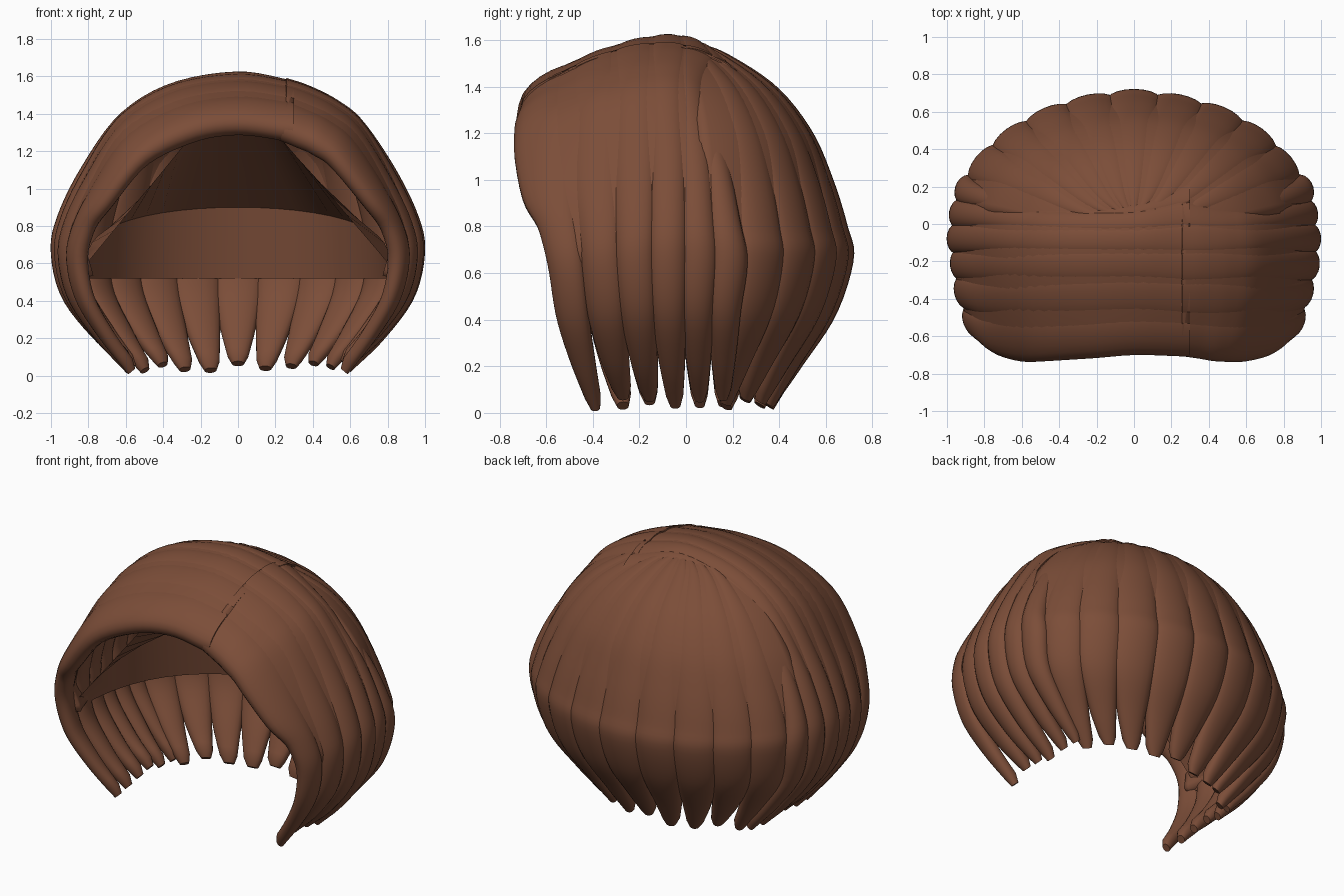
import bpy, math, random
from mathutils import Vector

if "Cube" in bpy.data.objects:
    bpy.data.objects.remove(bpy.data.objects["Cube"])

random.seed(4)
mat = bpy.data.materials.new("brown_hair")
mat.diffuse_color = (0.2, 0.075, 0.04, 1)
mat.use_nodes = True
mat.node_tree.nodes["Principled BSDF"].inputs["Base Color"].default_value = mat.diffuse_color
MID = Vector((0, -0.1, 0.75))
T_END = 9.0


def catmull(pts, t):
    i = max(0, min(int(t), len(pts) - 2))
    f = t - i
    p1, p2 = pts[i], pts[i + 1]
    p0 = pts[i - 1] if i > 0 else 2 * p1 - p2
    p3 = pts[i + 2] if i + 2 < len(pts) else 2 * p2 - p1
    return 0.5 * (2 * p1 + (p2 - p0) * f + (2 * p0 - 5 * p1 + 4 * p2 - p3) * f * f
                  + (3 * p1 - p0 - 3 * p2 + p3) * f ** 3)


def make(name, verts, faces, angle=50):
    me = bpy.data.meshes.new(name)
    me.from_pydata([tuple(v) for v in verts], [], faces)
    ob = bpy.data.objects.new(name, me)
    bpy.context.collection.objects.link(ob)
    me.materials.append(mat)
    bpy.ops.object.select_all(action='DESELECT')
    ob.select_set(True)
    bpy.context.view_layer.objects.active = ob
    bpy.ops.object.mode_set(mode='EDIT')
    bpy.ops.mesh.select_all(action='SELECT')
    bpy.ops.mesh.normals_make_consistent(inside=False)
    bpy.ops.object.mode_set(mode='OBJECT')
    bpy.ops.object.shade_smooth_by_angle(angle=math.radians(angle))
    return ob


def grid_faces(rows, cols, wrap=False):
    return [(r * cols + c, r * cols + (c + 1) % cols,
             (r + 1) * cols + (c + 1) % cols, (r + 1) * cols + c)
            for r in range(rows - 1) for c in range(cols if wrap else cols - 1)]


# Guide curves from the parting to the tips: front rim, middle, rear
SIDE = {
    'rim': [(.785, -.6, .98), (.88, -.56, .8), (.915, -.53, .62), (.865, -.5, .4), (.74, -.45, .2), (.59, -.39, .02)],
    'mid': [(.84, -.15, 1.1), (.96, -.15, .85), (.995, -.15, .66), (.94, -.14, .42), (.78, -.12, .2), (.60, -.1, .03)],
    'rear': [(.79, .15, 1.1), (.92, .18, .85), (.955, .2, .66), (.9, .18, .42), (.74, .17, .2), (.58, .16, .03)]}
TOP = {
    -1: {'rim': [(.3, -.59, 1.435), (0, -.58, 1.47), (-.3, -.6, 1.42), (-.59, -.61, 1.26)],
         'mid': [(.3, -.15, 1.575), (0, -.15, 1.62), (-.36, -.15, 1.56), (-.64, -.15, 1.39)],
         'rear': [(.3, .18, 1.5), (0, .1, 1.57), (-.33, .1, 1.49), (-.57, .12, 1.34)]},
    1: {'rim': [(.26, -.59, 1.44), (.36, -.6, 1.4), (.48, -.61, 1.345), (.61, -.61, 1.24)],
        'mid': [(.26, -.15, 1.59), (.38, -.15, 1.55), (.53, -.15, 1.475), (.67, -.15, 1.36)],
        'rear': [(.26, .18, 1.5), (.36, .15, 1.46), (.48, .12, 1.4), (.59, .12, 1.32)]}}


def side_surface(sign):
    g = {k: [Vector(p) for p in TOP[sign][k]] + [Vector((p[0] * sign, p[1], p[2])) for p in SIDE[k]]
         for k in SIDE}

    def f(s, t):
        a, b, c = (catmull(g[k], t) for k in ('rim', 'mid', 'rear'))
        return a * (2 * (s - .5) * (s - 1)) + b * (-4 * s * (s - 1)) + c * (2 * s * (s - .5))
    return f


# Back profile: half width, depth, height
BACK = [Vector(p) for p in [(.08, .1, 1.59), (.33, .23, 1.54), (.59, .44, 1.4), (.77, .59, 1.21), (.89, .68, 1.0),
                            (.97, .74, .8), (.99, .765, .66), (.93, .69, .42), (.76, .55, .2), (.6, .44, .03)]]


def back_surface(s, t):
    p, a = catmull(BACK, t), math.radians(s)
    return Vector((p.x * math.sin(a), -.05 + p.y * math.cos(a), p.z))


def frame(f, s, t, ds):
    p = f(s, t)
    du = f(s + ds, t) - f(s - ds, t)
    dt = f(s, min(t + .05, T_END)) - f(s, max(t - .05, 0))
    n = du.cross(dt).normalized()
    if n.dot(p - MID) < 0:
        n = -n
    return p, du, n


def ramp(t, a, b):
    k = max(0, min(1, (t - a) / (b - a)))
    return k * k * (3 - 2 * k)


def lock(name, f, s, step, rim=False):
    rows, cols = 44, 20
    lift, drop = random.uniform(-.006, .006), random.uniform(-.02, .03)
    verts = []
    for r in range(rows):
        t = T_END * r / (rows - 1)
        p, du, n = frame(f, s, t, step * .5)
        k = max(0, (t - 6) / 3)
        wide = 1.35 - .5 * ramp(t, 2.5, 5) if rim else 1.08
        w = max(min(.5 * du.length * wide, .15) * (1.12 - .55 * k ** 2), .03)
        h = .03 + .045 * ramp(t, 1, 6) - .04 * k
        if rim:
            h = .085 - .03 * ramp(t, 2, 5) - .02 * k
        if r == rows - 1:
            w, h = w * .7, h * .7
        u = du.normalized()
        c = p + n * (lift * ramp(t, 2, 6) - h)
        c.z += drop * k * k
        for i in range(cols):
            a = 2 * math.pi * i / cols
            sa = math.sin(a)
            verts.append(c + u * (w * math.cos(a)) + n * (h * math.copysign(abs(sa) ** .85, sa)))
    faces = grid_faces(rows, cols, True)
    faces += [tuple(range(cols)), tuple(range((rows - 1) * cols, rows * cols))]
    make(name, verts, faces)


def shell(name, f, s0, s1, ds):
    rows, cols = 36, 33
    verts = []
    for r in range(rows):
        t = 6.55 * r / (rows - 1)
        depth = .045 + .02 * ramp(t, 3, 5.5) + .03 * ramp(t, 5.5, 6.5)
        for c in range(cols):
            p, _, n = frame(f, s0 + (s1 - s0) * c / (cols - 1), t, ds)
            verts.append(p - n * depth)
    ob = make(name, verts, grid_faces(rows, cols))
    m = ob.modifiers.new("thickness", 'SOLIDIFY')
    m.thickness, m.offset = .08, 0


# Side locks sweeping from the off-centre parting, plus their base shell
for sign, label in ((-1, "left"), (1, "right")):
    f = side_surface(sign)
    for i in range(6):
        lock(f"{label}_lock_{i}", f, i / 5, .2, i == 0)
    shell(f"{label}_base", f, 0, 1.05, .1)

# Back locks radiating from the crown
for i in range(-4, 5):
    lock(f"back_lock_{i + 4}", back_surface, i * 14.5, 14.5)
shell("back_base", back_surface, -80, 80, 7)

# Inner lining: back wall rising from a level edge, then a sloping ceiling
N = 25
front = [Vector(p) for p in [(.83, -.45, .57), (.15, -.5, 1.36), (-.25, -.5, 1.28), (-.8, -.45, .61)]]
rows = [[], [], [], []]
for i in range(N):
    a = math.pi * i / (N - 1)
    ca, sa = math.cos(a), math.sin(a)
    q = 3 * i / (N - 1)
    j = min(int(q), 2)
    edge = front[j].lerp(front[j + 1], q - j)
    arc = Vector((.81 * ca, -.45 + .92 * sa ** .8, .59 + .31 * sa ** .7))
    rows[0].append(Vector((.86 * ca, -.45 + 1.05 * sa ** .8, .52)))
    rows[1].append(Vector((.83 * ca, -.45 + .99 * sa ** .8, .52)))
    rows[2].append(arc)
    rows[3].append(edge)
make("inner_lining", [v for r in rows for v in r], grid_faces(4, N), 30)
